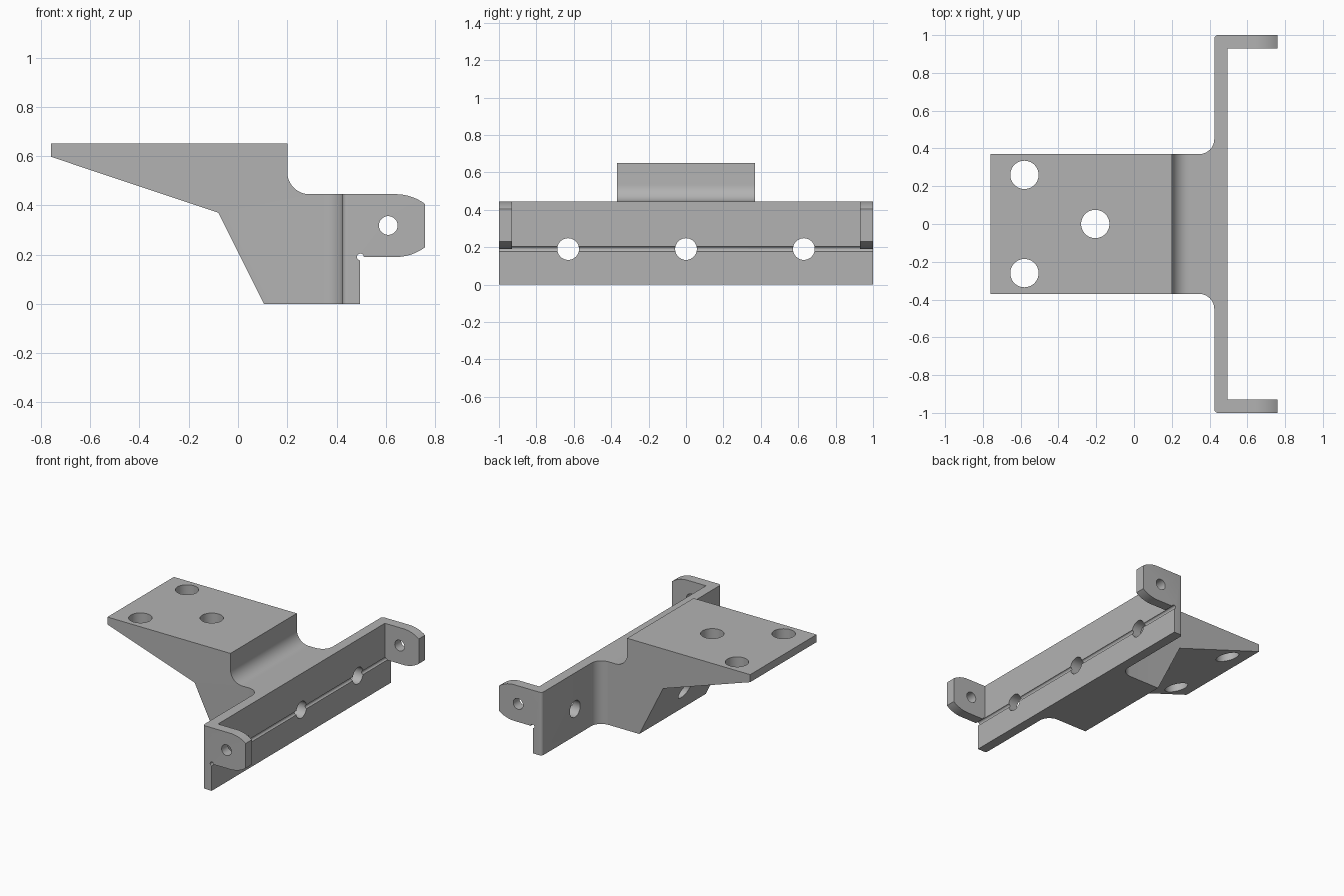
import bpy, bmesh, math
from mathutils import Vector, Matrix

cube = bpy.data.objects.get("Cube")
if cube:
    bpy.data.objects.remove(cube, do_unlink=True)

steel = bpy.data.materials.new("plain grey metal")
steel.use_nodes = True
GREY = (0.45, 0.45, 0.45, 1)
steel.diffuse_color = GREY
steel.node_tree.nodes["Principled BSDF"].inputs["Base Color"].default_value = GREY


def arc(cx, cy, r, start, end, steps=12):
    angles = [math.radians(start + (end - start) * i / steps) for i in range(steps + 1)]
    return [(cx + r * math.cos(a), cy + r * math.sin(a)) for a in angles]


def make_object(name, bm):
    bmesh.ops.recalc_face_normals(bm, faces=bm.faces)
    mesh = bpy.data.meshes.new(name)
    bm.to_mesh(mesh)
    bm.free()
    mesh.materials.append(steel)
    obj = bpy.data.objects.new(name, mesh)
    bpy.context.collection.objects.link(obj)
    return obj


def extrude(name, points, to_3d, direction):
    bm = bmesh.new()
    face = bm.faces.new([bm.verts.new(to_3d(*p)) for p in points])
    result = bmesh.ops.extrude_face_region(bm, geom=[face])
    verts = [v for v in result["geom"] if isinstance(v, bmesh.types.BMVert)]
    bmesh.ops.translate(bm, verts=verts, vec=direction)
    return make_object(name, bm)


def drill(name, centre, axis, radius, length, sides=48):
    bm = bmesh.new()
    turn = Vector((0, 0, 1)).rotation_difference(Vector(axis)).to_matrix().to_4x4()
    bmesh.ops.create_cone(bm, cap_ends=True, segments=sides, radius1=radius, radius2=radius,
                          depth=length, matrix=Matrix.Translation(centre) @ turn)
    return make_object(name, bm)


def combine(target, tool, operation):
    mod = target.modifiers.new(tool.name, "BOOLEAN")
    mod.operation, mod.solver, mod.object = operation, "EXACT", tool
    bpy.context.view_layer.objects.active = target
    bpy.ops.object.modifier_apply(modifier=mod.name)
    bpy.data.objects.remove(tool, do_unlink=True)


# Side outline: sloped arm, filleted step, rounded ears and lower flange
bend = math.degrees(math.asin(0.6))
side = [(-0.76, 0.65), (0.2, 0.65)]
side += arc(0.29, 0.535, 0.09, 180, 270)
side += arc(0.64, 0.245, 0.2, 90, 90 - bend)
side += arc(0.64, 0.39, 0.2, bend - 90, -90)
side += [(0.495, 0.19), (0.495, 0), (0.105, 0), (-0.08, 0.37), (-0.76, 0.597)]
bracket = extrude("mounting_bracket", side, lambda x, z: (x, -1.1, z), (0, 2.2, 0))

# Plan outline: half of it, then mirrored across the centre line
half = [(-0.8, 0.37)]
half += arc(0.345, 0.45, 0.08, -90, 0)
half += arc(0.445, 0.98, 0.02, 180, 90, 6)
half += [(0.8, 1), (0.8, 0.93), (0.495, 0.93)]
plan = half + [(x, -y) for x, y in reversed(half)]
plan_block = extrude("plan_block", plan, lambda x, y: (x, y, -0.1), (0, 0, 1))
combine(bracket, plan_block, "INTERSECT")

# Bend relief groove along the flange
combine(bracket, drill("groove", (0.497, 0, 0.19), (0, 1, 0), 0.014, 2.4, 24), "DIFFERENCE")

# Arm bolt holes
for x, y in ((-0.58, 0.26), (-0.58, -0.26), (-0.205, 0)):
    combine(bracket, drill("arm_hole", (x, y, 0.4), (0, 0, 1), 0.075, 1), "DIFFERENCE")

# Flange holes
for y in (-0.63, 0, 0.63):
    combine(bracket, drill("flange_hole", (0.2, y, 0.19), (1, 0, 0), 0.058, 1), "DIFFERENCE")

# Ear pivot holes
for y in (-1, 1):
    combine(bracket, drill("ear_hole", (0.61, y, 0.318), (0, 1, 0), 0.038, 0.4), "DIFFERENCE")

bpy.ops.object.select_all(action="DESELECT")
bracket.select_set(True)
bpy.context.view_layer.objects.active = bracket
bpy.ops.object.shade_smooth_by_angle(angle=math.radians(30))
